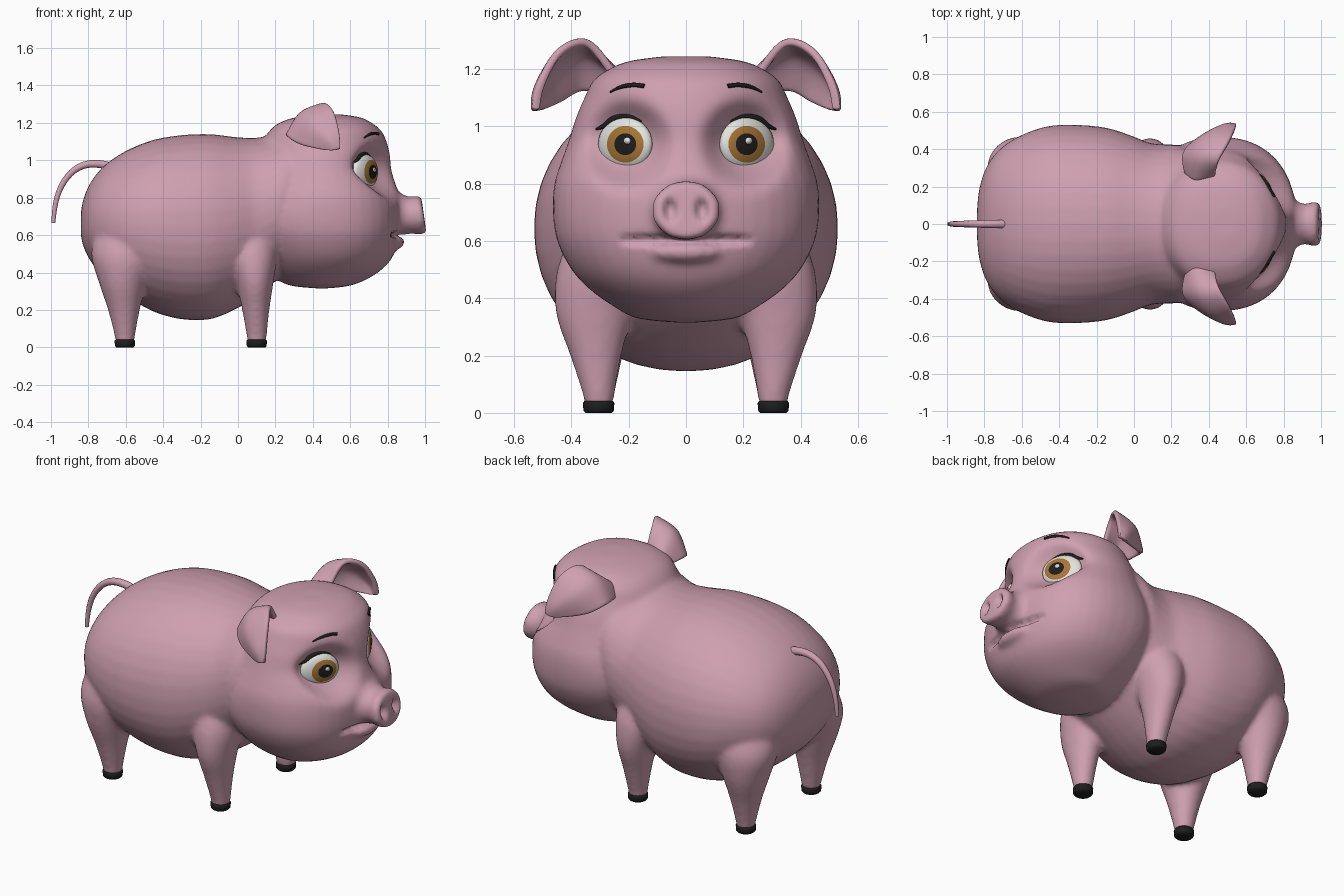
import bpy, bmesh, math
from mathutils import Vector
from mathutils.bvhtree import BVHTree

if "Cube" in bpy.data.objects:
    bpy.data.objects.remove(bpy.data.objects["Cube"])


def material(name, rgb):
    m = bpy.data.materials.new(name)
    m.diffuse_color = (*rgb, 1)
    m.use_nodes = True
    m.node_tree.nodes["Principled BSDF"].inputs["Base Color"].default_value = m.diffuse_color
    return m


PINK = material("pink skin", (0.62, 0.35, 0.43))
BLACK = material("black", (0.013, 0.013, 0.014))
WHITE = material("eye white", (0.78, 0.78, 0.75))
BROWN = material("iris brown", (0.40, 0.18, 0.035))


def spline(rows, k=6):
    """Catmull-Rom interpolation through rows of numbers."""
    out = []
    for i in range(len(rows) - 1):
        p0, p1, p2 = rows[max(i - 1, 0)], rows[i], rows[i + 1]
        p3 = rows[min(i + 2, len(rows) - 1)]
        for j in range(k):
            t = j / k
            out.append(tuple(0.5 * (2 * b + (c - a) * t + (2 * a - 5 * b + 4 * c - d) * t * t
                                    + (3 * b - a - 3 * c + d) * t ** 3)
                             for a, b, c, d in zip(p0, p1, p2, p3)))
    out.append(tuple(rows[-1]))
    return out


def loft(bm, rings, axis, seg=40):
    """Closed skin over rings (position, centre 1, centre 2, radius 1, radius 2, roundness)."""
    loops = []
    for pos, c1, c2, r1, r2, n in rings:
        loop = []
        for i in range(seg):
            a = 2 * math.pi * i / seg
            c, s = math.cos(a), math.sin(a)
            u = c1 + max(r1, 0.004) * math.copysign(abs(c) ** (2 / n), c)
            v = c2 + max(r2, 0.004) * math.copysign(abs(s) ** (2 / n), s)
            loop.append(bm.verts.new((pos, u, v) if axis == 'X' else (u, v, pos)))
        loops.append(loop)
    for a, b in zip(loops, loops[1:]):
        for i in range(seg):
            j = (i + 1) % seg
            bm.faces.new((a[i], a[j], b[j], b[i]))
    bm.faces.new(loops[0])
    bm.faces.new(loops[-1])


def add(name, bm, *mats):
    bmesh.ops.recalc_face_normals(bm, faces=bm.faces)
    for f in bm.faces:
        f.smooth = True
    me = bpy.data.meshes.new(name)
    bm.to_mesh(me)
    bm.free()
    for m in mats:
        me.materials.append(m)
    ob = bpy.data.objects.new(name, me)
    bpy.context.collection.objects.link(ob)
    return ob


def baked(ob):
    dg = bpy.context.evaluated_depsgraph_get()
    return bpy.data.meshes.new_from_object(ob.evaluated_get(dg))


def tube(name, pts, mat):
    """Tapered round tube through (x, y, z, radius) points."""
    pts = spline(pts, 6)
    cu = bpy.data.curves.new(name, 'CURVE')
    cu.dimensions, cu.bevel_depth, cu.bevel_resolution, cu.use_fill_caps = '3D', 1.0, 3, True
    sp = cu.splines.new('POLY')
    sp.points.add(len(pts) - 1)
    for p, (x, y, z, r) in zip(sp.points, pts):
        p.co, p.radius = (x, y, z, 1), max(r, 0.001)
    tmp = bpy.data.objects.new(name + " path", cu)
    bpy.context.collection.objects.link(tmp)
    me = baked(tmp)
    bpy.data.objects.remove(tmp)
    bm = bmesh.new()
    bm.from_mesh(me)
    for f in bm.faces:
        f.material_index = 0
    me.materials.clear()
    return add(name, bm, mat)


# Body, head, snout, lip and legs, fused into one skin
bm = bmesh.new()
body = [(-.84, .72, .60, .06), (-.83, .78, .55, .17), (-.80, .86, .48, .28), (-.75, .935, .41, .365),
        (-.68, 1.0, .34, .43), (-.58, 1.06, .265, .485), (-.45, 1.11, .19, .525), (-.3, 1.135, .15, .53),
        (-.15, 1.14, .15, .515), (-.02, 1.125, .20, .475), (.08, 1.12, .26, .435), (.16, 1.13, .32, .425),
        (.25, 1.165, .40, .42), (.35, 1.2, .50, .36), (.42, 1.18, .60, .25)]   # x, top, bottom, half width
loft(bm, spline([(x, 0, (t + b) / 2, w, (t - b) / 2, 2.1) for x, t, b, w in body], 4), 'X')
head = [(.315, .42, .48, .03, 2), (.33, .28, .60, .17, 2), (.37, .20, .70, .25, 2), (.43, .14, .785, .335, 2.1),
        (.50, .10, .835, .40, 2.2), (.60, .06, .862, .45, 2.3), (.70, .04, .87, .465, 2.3),
        (.80, .05, .865, .46, 2.2), (.88, .07, .84, .435, 2.1), (.95, .08, .82, .41, 2),
        (1.03, .10, .812, .385, 2), (1.10, .13, .795, .355, 2), (1.16, .17, .765, .325, 2.1),
        (1.20, .22, .715, .27, 2.2), (1.228, .30, .66, .2, 2.2), (1.245, .42, .56, .08, 2)]  # z, back, front, half width
loft(bm, spline([(z, (a + b) / 2, 0, (b - a) / 2, w, n) for z, a, b, w, n in head], 4), 'Z')
loft(bm, spline([(.68, 0, .72, .21, .21, 2), (.80, 0, .72, .18, .17, 2), (.86, 0, .71, .13, .122, 2),
                 (.91, 0, .707, .107, .1, 2), (.95, 0, .707, .117, .102, 2), (.977, 0, .707, .121, .105, 2),
                 (.995, 0, .707, .105, .092, 2)], 4), 'X')
loft(bm, [(.562 + .04 * math.sin(a), .83, 0, .062 * math.cos(a), .13 * math.cos(a), 2)
          for a in [math.radians(d) for d in range(-85, 86, 17)]], 'Z')
front_leg = [(.02, .1, .305, .05, .051, 2), (.06, .1, .305, .054, .055, 2), (.2, .095, .315, .073, .09, 2),
             (.35, .09, .32, .1, .135, 2), (.5, .08, .3, .13, .15, 2), (.65, .07, .27, .12, .12, 2)]
hind_leg = [(.02, -.605, .305, .05, .051, 2), (.06, -.605, .305, .055, .055, 2), (.2, -.61, .31, .085, .09, 2),
            (.35, -.615, .315, .13, .135, 2), (.5, -.6, .3, .185, .165, 2), (.65, -.58, .27, .17, .14, 2)]
for s in (1, -1):
    for leg in (front_leg, hind_leg):
        loft(bm, spline([(z, x, s * y, a, b, n) for z, x, y, a, b, n in leg], 4), 'Z')
skin = add("pig_skin", bm, PINK)
rm = skin.modifiers.new("fuse", 'REMESH')
rm.mode, rm.voxel_size, rm.use_smooth_shade = 'VOXEL', 0.014, True
sm = skin.modifiers.new("soften", 'SMOOTH')
sm.factor, sm.iterations = 0.5, 10
me = baked(skin)
skin.modifiers.clear()
skin.data = me

# Eye sockets, mouth slit, nostrils and tilted snout disc, pressed into the skin
EX, EY, EZ, ER = .675, .212, .938, .095
bm = bmesh.new()
bm.from_mesh(me)
for v in bm.verts:
    x, y, z = v.co
    y = abs(y)
    if .5 < x < .92:
        r = math.hypot(y - EY, z - EZ)
        v.co.x -= .105 * math.exp(-(r / .13) ** 4)
    if .7 < x < .9 and y < .24:
        v.co.x -= .04 * math.exp(-((z - .603) / .014) ** 2) * (1 - (y / .24) ** 4)
    if x > .9:
        v.co.x -= .15 * (z - .7) * (x - .9) / .1
    if x > .95:
        r = ((y - .055) / .02) ** 2 + ((z - .708) / .036) ** 2
        v.co.x -= .035 * math.exp(-r * r)
bmesh.ops.recalc_face_normals(bm, faces=bm.faces)
for f in bm.faces:
    f.smooth, f.material_index = True, 0
bm.to_mesh(me)
me.materials.clear()
me.materials.append(PINK)
tree = BVHTree.FromBMesh(bm)
bm.free()


def face_x(y, z):
    hit = tree.ray_cast(Vector((2, y, z)), Vector((-1, 0, 0)))[0]
    return hit.x if hit else .7


# Ear rows from root to tip: front edge, middle, back edge
EAR = [((.43, .25, 1.17), (.33, .23, 1.18), (.28, .27, 1.12)),
       ((.455, .34, 1.295), (.34, .36, 1.25), (.265, .37, 1.125)),
       ((.51, .44, 1.265), (.39, .465, 1.2), (.33, .44, 1.085)),
       ((.54, .505, 1.15), (.48, .522, 1.12), (.44, .495, 1.06)),
       ((.545, .525, 1.06), (.525, .527, 1.055), (.505, .522, 1.055))]

for s, side in ((1, "left"), (-1, "right")):
    # Ear
    bm = bmesh.new()
    rows = spline([sum(r, ()) for r in EAR], 4)
    grid = [[bm.verts.new((x, s * y, z)) for x, y, z in spline([r[0:3], r[3:6], r[6:9]], 5)] for r in rows]
    for a, b in zip(grid, grid[1:]):
        for i in range(len(a) - 1):
            bm.faces.new((a[i], a[i + 1], b[i + 1], b[i]))
    ear = add(side + "_ear", bm, PINK)
    so = ear.modifiers.new("thickness", 'SOLIDIFY')
    so.thickness, so.offset = .028, 0
    ear.modifiers.new("round", 'SUBSURF').levels = 1

    # Eyeball with iris and pupil by ring radius, slanted along the face
    bm = bmesh.new()
    radii = (.013, .038, .051, .064, .075, .085, .092, .0949)
    rings = [(.05 * math.sqrt(1 - (r / ER) ** 2), 0, 0, r, r, 2) for r in radii]
    rings += [(-.03, 0, 0, .075, .075, 2), (-.05, 0, 0, .02, .02, 2)]
    loft(bm, rings, 'X', 32)
    for f in bm.faces:
        r = max(math.hypot(v.co.y, v.co.z) for v in f.verts)
        if f.calc_center_median().x > 0:
            f.material_index = 2 if r < .039 else 1 if r < .065 else 0
    n = len(bm.faces)
    # Eye glint
    loft(bm, [(.046, .007, .012, .012, .012, 2), (.052, .007, .012, .012, .012, 2)], 'X', 10)
    for v in bm.verts:
        v.co = (EX + v.co.x - .57 * s * v.co.y, s * EY + v.co.y, EZ + v.co.z)
    add(side + "_eye", bm, WHITE, BROWN, BLACK)

    # Upper lash
    pts = [(.315, .99, .003)]
    for d, r in ((42, .009), (62, .011), (82, .010), (102, .007), (125, .003)):
        a = math.radians(d)
        pts.append((EY + .097 * math.cos(a), EZ + .097 * math.sin(a), r))
    tube(side + "_lash", [(max(face_x(s * y, z), EX - .57 * (y - EY)) + .004, s * y, z, r)
                          for y, z, r in pts], BLACK)

    # Eyebrow
    brow = [(.146, 1.141, .008), (.175, 1.145, .008), (.205, 1.143, .008), (.235, 1.135, .006), (.265, 1.12, .003)]
    tube(side + "_eyebrow", [(face_x(s * y, z) + .002, s * y, z, r) for y, z, r in brow], BLACK)

    # Hooves
    for x, part in ((.1, "front"), (-.605, "hind")):
        bm = bmesh.new()
        loft(bm, [(z, x, s * .305, r, r, 2) for z, r in ((0, .046), (.008, .053), (.034, .055), (.041, .05))], 'Z', 24)
        add(f"{side}_{part}_hoof", bm, BLACK)

# Tail
tube("tail", [(-.66, 0, .96, .024), (-.74, 0, .98, .022), (-.82, 0, .975, .02), (-.89, 0, .935, .018),
              (-.945, 0, .86, .016), (-.975, 0, .77, .014), (-.988, 0, .665, .011)], PINK)
